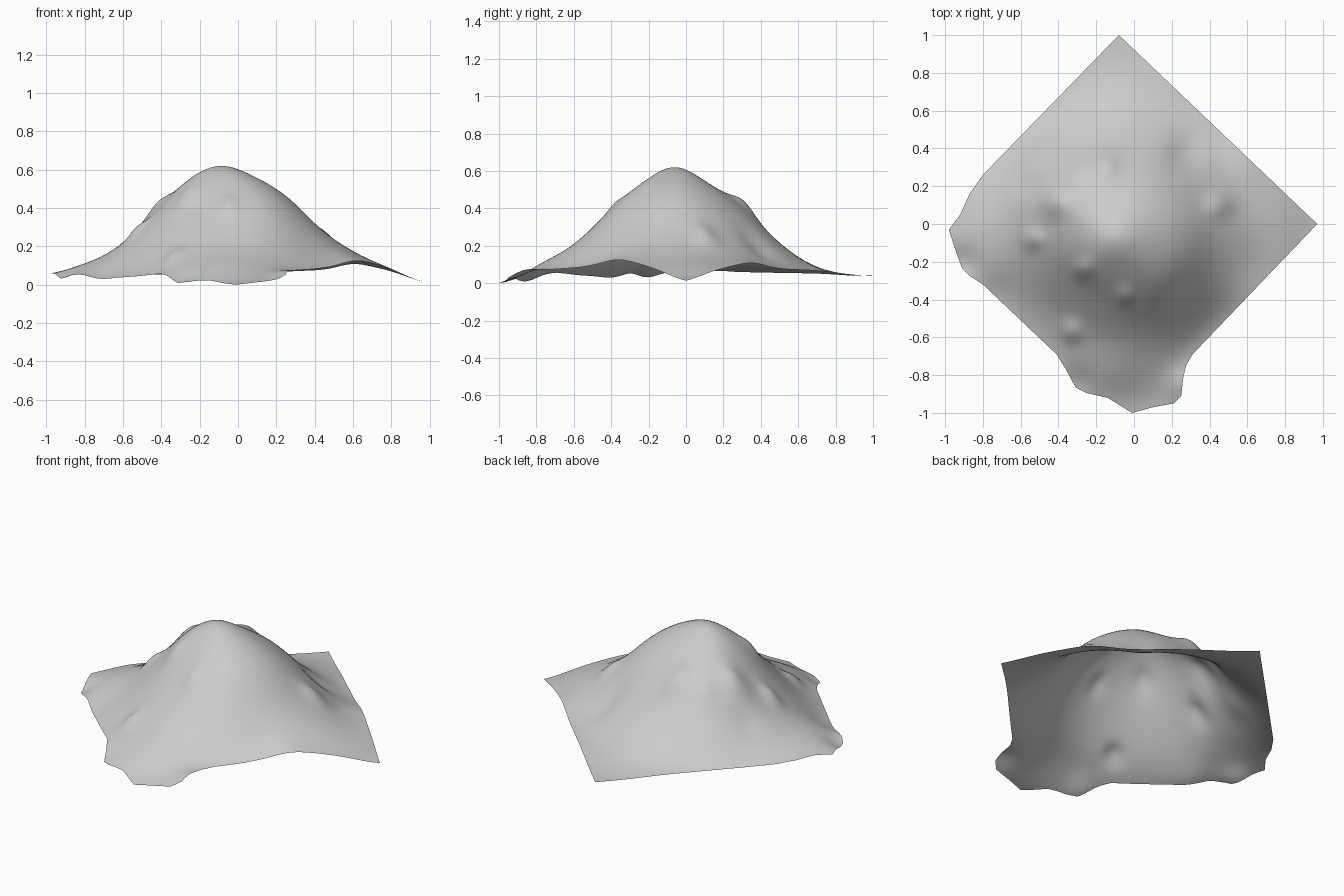
import bpy, bmesh, math

if "Cube" in bpy.data.objects:
    bpy.data.objects.remove(bpy.data.objects["Cube"])

PEAK = (-0.10, -0.06)

# Plan outline of the terrain patch, counter-clockwise
OUTLINE = [(0.97, 0), (-0.08, 1.0), (-0.8, 0.26), (-0.87, 0.16), (-0.92, 0.05),
           (-0.98, -0.03), (-0.945, -0.14), (-0.91, -0.235), (-0.87, -0.275), (-0.8, -0.32),
           (-0.41, -0.69), (-0.36, -0.77), (-0.31, -0.865), (-0.25, -0.895), (-0.14, -0.92),
           (-0.01, -1.0), (0.1, -0.97), (0.21, -0.95), (0.25, -0.91), (0.26, -0.82),
           (0.275, -0.75), (0.31, -0.69)]

# Height profiles outward from the peak, every 45 degrees starting at +x
STEP = 0.18
PROFILES = [[.645, .585, .475, .30, .18, .10, .025],
            [.645, .57, .44, .26, .11, .08, .06],
            [.645, .55, .43, .25, .12, .065, .055],
            [.645, .565, .44, .24, .07, .04, .04],
            [.645, .55, .36, .20, .12, .07, .05],
            [.645, .545, .33, .14, .035, .03, .03],
            [.645, .545, .38, .22, .12, .02, .0],
            [.645, .58, .46, .26, .10, .085, .07]]

# Local sculpted bumps and hollows: x, y, amount, radius
BUMPS = [(-.15, .31, .04, .075), (-.32, .27, .02, .07), (-.42, .12, .04, .08),
         (-.54, .20, -.015, .08), (.45, .10, .03, .07),
         (-.53, -.08, .03, .055), (-.27, -.24, .025, .055), (-.05, -.38, .02, .05),
         (-.33, -.57, .03, .055), (.27, .38, -.03, .09), (.60, -.36, .02, .14),
         (.60, .36, .02, .14), (-.92, -.2, -.03, .08), (-.72, -.38, -.02, .12),
         (-.31, -.83, -.02, .08), (.27, -.86, .03, .09)]


def spline(a, b, c, d, t):
    return b + 0.5 * t * (c - a + t * (2*a - 5*b + 4*c - d + t * (3*(b - c) + d - a)))


def along(k, r):
    """Smooth height along one direction, continuing through the summit."""
    p = PROFILES[k % 8]
    p = [PROFILES[(k + 4) % 8][1]] + p + [p[-1]] * 2
    s = r / STEP
    i = min(int(s), 6)
    return spline(*p[i:i + 4], s - i)


def base(x, y):
    dx, dy = x - PEAK[0], y - PEAK[1]
    r = math.hypot(dx, dy)
    a = math.atan2(dy, dx) % math.tau / math.tau * 8
    i = int(a)
    return spline(*[along(i + k, r) for k in (-1, 0, 1, 2)], a - i)


def height(x, y):
    """Softened mountain plus local bumps."""
    z = sum(base(x + i * .045, y + j * .045) for i in (-1, 0, 1) for j in (-1, 0, 1)) / 9
    for bx, by, amount, size in BUMPS:
        z += amount * math.exp(-((x - bx)**2 + (y - by)**2) / (size * size))
    return z


# Subdivide the outline evenly
rim = []
for (x0, y0), (x1, y1) in zip(OUTLINE, OUTLINE[1:] + OUTLINE[:1]):
    n = max(2, round(math.hypot(x1 - x0, y1 - y0) / 0.03))
    rim += [(x0 + (x1 - x0) * k / n, y0 + (y1 - y0) * k / n) for k in range(n)]

# Concentric rings from summit to rim
RINGS = 40
bm = bmesh.new()
summit = bm.verts.new((*PEAK, height(*PEAK)))
previous = None
for step in range(1, RINGS + 1):
    t = step / RINGS
    ring = []
    for px, py in rim:
        x, y = PEAK[0] + (px - PEAK[0]) * t, PEAK[1] + (py - PEAK[1]) * t
        ring.append(bm.verts.new((x, y, height(x, y))))
    for k in range(len(ring)):
        m = (k + 1) % len(ring)
        if previous:
            bm.faces.new((previous[k], ring[k], ring[m], previous[m]))
        else:
            bm.faces.new((summit, ring[k], ring[m]))
    previous = ring

# Rest the lowest point on the ground
low = min(v.co.z for v in bm.verts)
for v in bm.verts:
    v.co.z -= low

mesh = bpy.data.meshes.new("mountain_terrain")
bm.to_mesh(mesh)
bm.free()
for p in mesh.polygons:
    p.use_smooth = True
bpy.context.collection.objects.link(bpy.data.objects.new("mountain_terrain", mesh))
